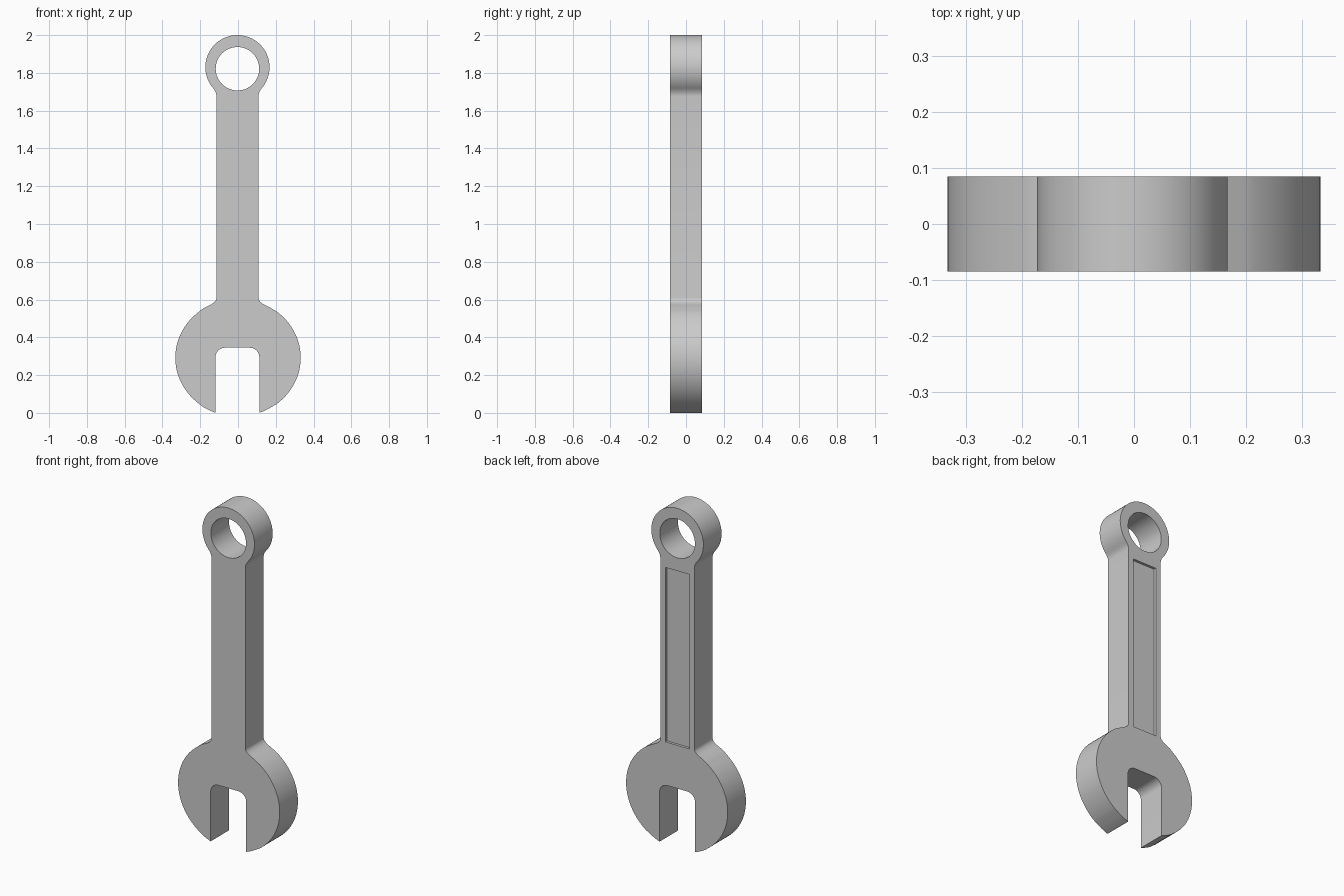
import bpy, bmesh
from math import sin, cos, acos, asin, pi, radians
from mathutils import Vector

cube = bpy.data.objects.get("Cube")
if cube:
    bpy.data.objects.remove(cube, do_unlink=True)

HALF_DEPTH = 0.085
OFFSET = -0.003      # handle and ring sit slightly off centre
HANDLE = 0.111       # handle half width
SLOT = 0.116         # jaw half width

steel = bpy.data.materials.new("grey_steel")
steel.use_nodes = True
steel.diffuse_color = (0.6, 0.6, 0.6, 1)
steel.node_tree.nodes["Principled BSDF"].inputs["Base Color"].default_value = (0.6, 0.6, 0.6, 1)


def arc(cx, cz, rx, rz, a0, a1, n):
    angles = [a0 + (a1 - a0) * i / n for i in range(n + 1)]
    return [(cx + rx * cos(a), cz + rz * sin(a)) for a in angles]


def fillet(p, c, q, n=8):
    p, c, q = Vector(p), Vector(c), Vector(q)
    ts = [i / n for i in range(1, n)]
    return [tuple(p * (1 - t) ** 2 + c * 2 * t * (1 - t) + q * t * t) for t in ts]


def prism(name, outline, y0, y1):
    """Extrude an (x, z) outline along y."""
    bm = bmesh.new()
    face = bm.faces.new([bm.verts.new((x, y0, z)) for x, z in outline])
    moved = bmesh.ops.extrude_face_region(bm, geom=[face])["geom"]
    bmesh.ops.translate(bm, vec=(0, y1 - y0, 0),
                        verts=[v for v in moved if isinstance(v, bmesh.types.BMVert)])
    bmesh.ops.recalc_face_normals(bm, faces=bm.faces)
    mesh = bpy.data.meshes.new(name)
    bm.to_mesh(mesh)
    bm.free()
    mesh.materials.append(steel)
    obj = bpy.data.objects.new(name, mesh)
    bpy.context.collection.objects.link(obj)
    return obj


def cut(target, cutter):
    mod = target.modifiers.new("cut", 'BOOLEAN')
    mod.operation = 'DIFFERENCE'
    mod.solver = 'EXACT'
    mod.object = cutter
    cutter.hide_render = True
    bpy.context.view_layer.objects.active = target
    bpy.ops.object.modifier_apply(modifier=mod.name)
    bpy.data.objects.remove(cutter, do_unlink=True)


# Right half of the silhouette, from the slot roof round to the ring top
HEAD_Z, HEAD_A, HEAD_B = 0.292, 0.332, 0.311
RING_Z, RING_R = 1.83, 0.17
roof = arc(SLOT - 0.05, 0.295, 0.05, 0.05, pi / 2, 0, 8)
jaw = arc(0, HEAD_Z, HEAD_A, HEAD_B, -acos(SLOT / HEAD_A), acos(0.148 / HEAD_A), 48)
ring = arc(0, RING_Z, RING_R, RING_R, -asin(0.11 / RING_R), pi / 2, 40)
shoulder = [(HANDLE, 0.61)]
neck = [(HANDLE, 1.675)]
half = (roof + jaw + fillet(jaw[-1], (HANDLE, 0.587), shoulder[0]) + shoulder
        + neck + fillet(neck[0], (HANDLE, 1.698), ring[0]) + ring)
outline = half + [(-x, z) for x, z in reversed(half[:-1])]
# Shift everything but the round jaw sides by the small offset
outline = [(x if abs(x) > 0.2 else x + OFFSET, z) for x, z in outline]

wrench = prism("wrench_body", outline, -HALF_DEPTH, HALF_DEPTH)

# Hanging hole through the ring
hole = arc(OFFSET, 1.822, 0.115, 0.115, 0, 2 * pi, 64)[:-1]
cut(wrench, prism("ring_hole_cutter", hole, -0.2, 0.2))

# Shallow panel recessed in the back of the handle
x0, x1 = OFFSET - 0.078, OFFSET + 0.078
panel = [(x0, 0.6), (x1, 0.6), (x1, 1.63), (x0, 1.63)]
cut(wrench, prism("back_panel_cutter", panel, HALF_DEPTH - 0.015, 0.2))

bpy.ops.object.select_all(action='DESELECT')
wrench.select_set(True)
bpy.context.view_layer.objects.active = wrench
bpy.ops.object.shade_smooth_by_angle(angle=radians(35))
